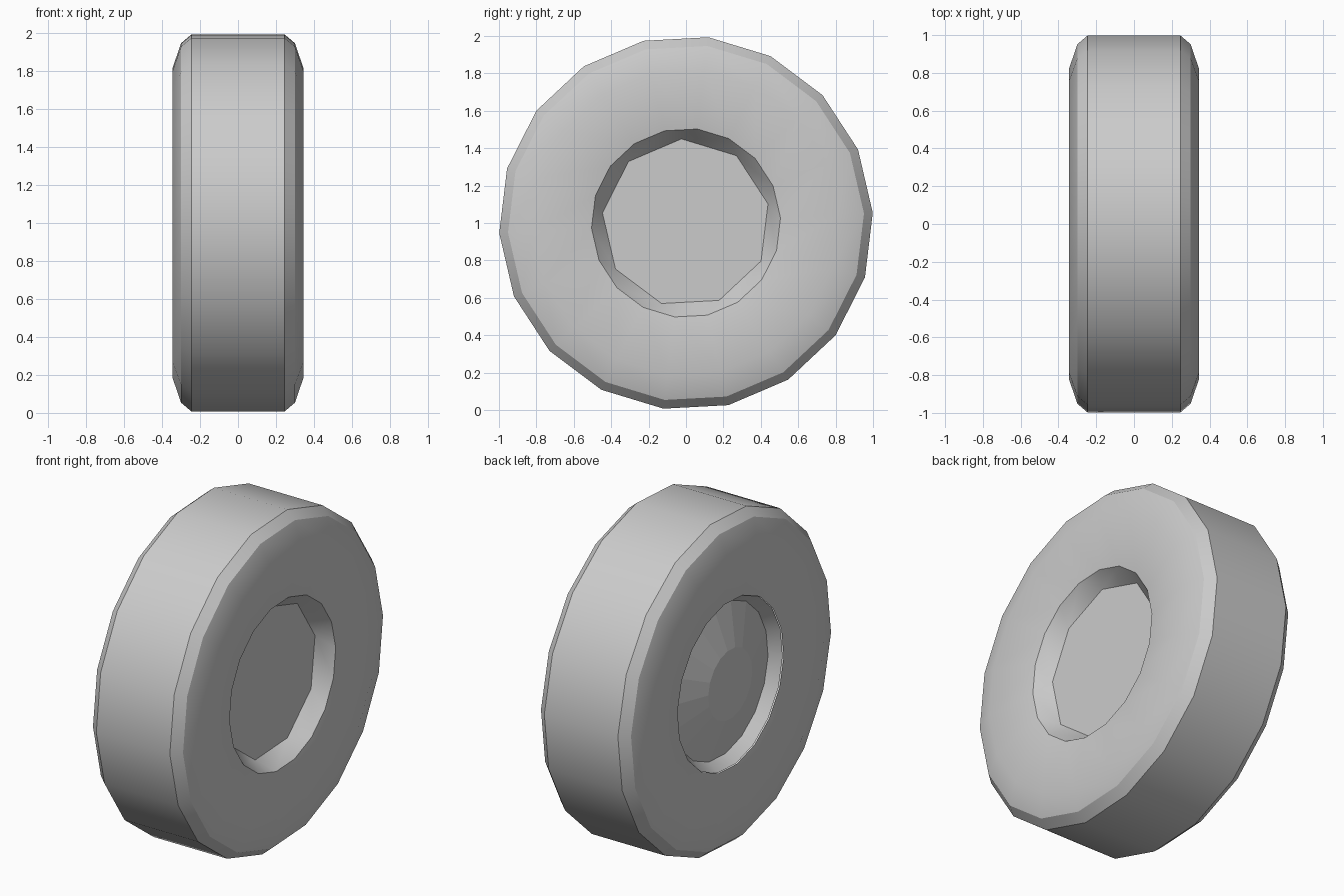
import bpy, bmesh, math

SIDES = 18
PHASE = 3.1

cube = bpy.data.objects.get("Cube")
if cube:
    bpy.data.objects.remove(cube, do_unlink=True)

grey = bpy.data.materials.new("plain_grey")
grey.use_nodes = True
COLOUR = (0.6, 0.6, 0.6, 1)
grey.diffuse_color = COLOUR
grey.node_tree.nodes["Principled BSDF"].inputs["Base Color"].default_value = COLOUR


def ring(bm, x, radius, sides=SIDES, phase=PHASE):
    """Ring of vertices around the axle, centred at height 1."""
    verts = []
    for i in range(sides):
        a = math.radians(phase) + math.tau * i / sides
        verts.append(bm.verts.new((x, radius * math.cos(a), 1 + radius * math.sin(a))))
    return verts


def bridge(bm, a, b):
    for i in range(len(a)):
        j = (i + 1) % len(a)
        bm.faces.new((a[i], a[j], b[j], b[i]))


def finish(bm, name, smooth):
    mesh = bpy.data.meshes.new(name)
    bm.to_mesh(mesh)
    bm.free()
    mesh.materials.append(grey)
    obj = bpy.data.objects.new(name, mesh)
    bpy.context.collection.objects.link(obj)
    if smooth:
        bpy.ops.object.select_all(action='DESELECT')
        obj.select_set(True)
        bpy.context.view_layer.objects.active = obj
        bpy.ops.object.shade_smooth_by_angle(angle=math.radians(30))
    return obj


# Tyre: tread, bevels and bulging sidewalls, swept around the axle
half = [(0.245, 1.0), (0.30, 0.953), (0.345, 0.82), (0.297, 0.506)]
profile = [(-x, r) for x, r in reversed(half)] + half
bm = bmesh.new()
rings = [ring(bm, x, r) for x, r in profile]
for a, b in zip(rings, rings[1:]):
    bridge(bm, b, a)
finish(bm, "tyre", True)

# Recessed nine-sided plate: each corner sits between two rim vertices
bm = bmesh.new()
rim = ring(bm, 0.297, 0.506)
plate = ring(bm, 0.206, 0.45, SIDES // 2, PHASE + 10)
for i, corner in enumerate(plate):
    a, b, c = rim[2 * i], rim[2 * i + 1], rim[(2 * i + 2) % SIDES]
    bm.faces.new((a, b, corner))
    bm.faces.new((b, c, plate[(i + 1) % len(plate)], corner))
bm.faces.new(plate)
bmesh.ops.recalc_face_normals(bm, faces=bm.faces)
if max(bm.faces, key=lambda f: f.calc_area()).normal.x < 0:
    bmesh.ops.reverse_faces(bm, faces=bm.faces)
finish(bm, "recessed_plate", True)

# Recess wall on the other side
bm = bmesh.new()
bridge(bm, ring(bm, -0.29, 0.506), ring(bm, -0.225, 0.46))
bmesh.ops.reverse_faces(bm, faces=bm.faces)
finish(bm, "hub_recess_wall", True)

# Faceted hub cap with a flat centre
bm = bmesh.new()
outer = ring(bm, -0.225, 0.46)
inner = ring(bm, -0.295, 0.21)
bridge(bm, inner, outer)
bm.faces.new(list(reversed(inner)))
finish(bm, "hub_cap", False)
